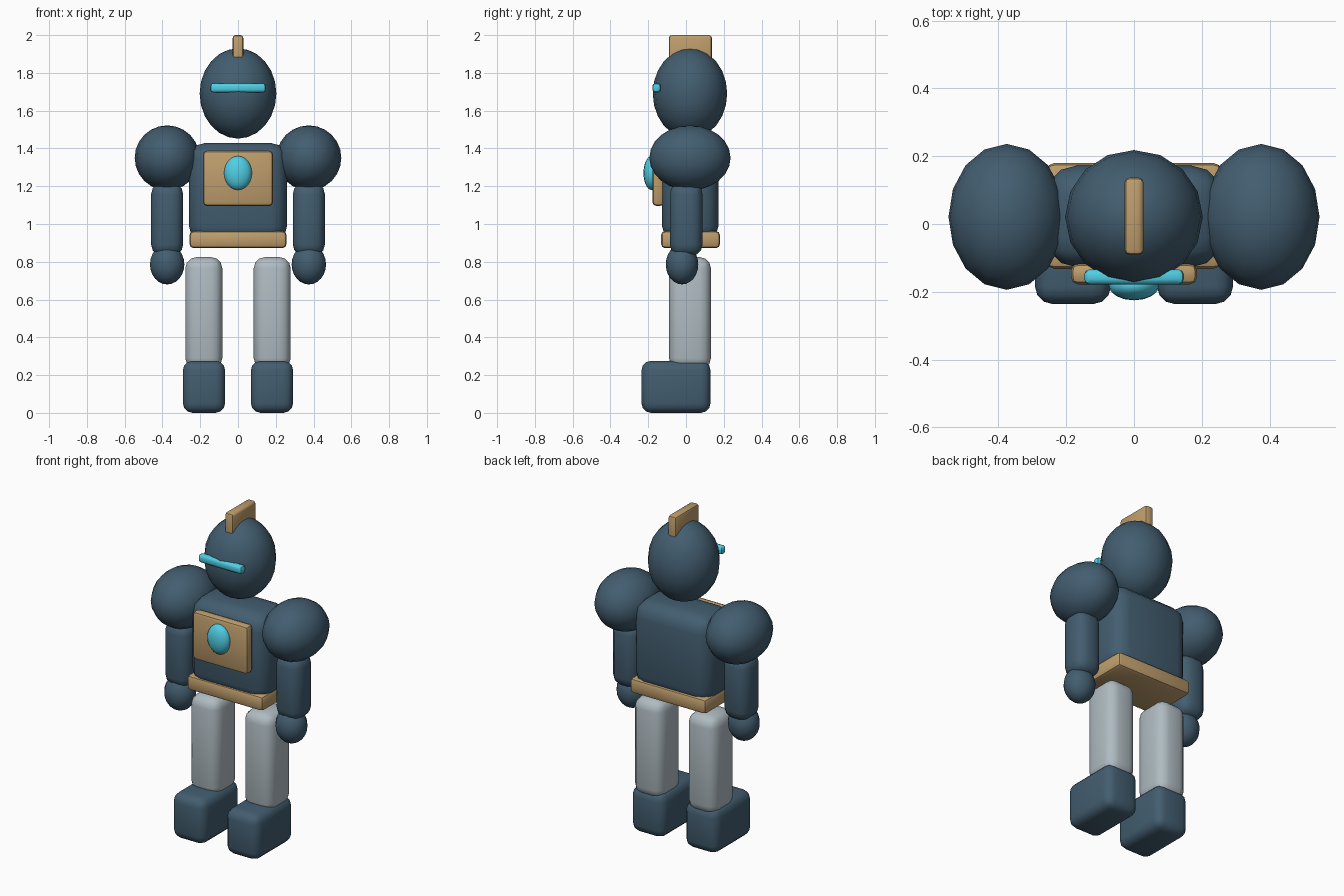
import bpy, math

if "Cube" in bpy.data.objects:
    bpy.data.objects.remove(bpy.data.objects["Cube"])


def material(name, rgb):
    m = bpy.data.materials.new(name)
    m.diffuse_color = (*rgb, 1)
    m.use_nodes = True
    m.node_tree.nodes["Principled BSDF"].inputs["Base Color"].default_value = m.diffuse_color
    return m


NAVY = material("navy", (0.055, 0.11, 0.16))
GOLD = material("gold", (0.52, 0.34, 0.15))
CYAN = material("cyan", (0.08, 0.62, 0.78))
STEEL = material("steel", (0.43, 0.50, 0.54))


def finish(name, mat):
    ob = bpy.context.object
    ob.name = name
    ob.data.materials.append(mat)
    bpy.ops.object.shade_smooth_by_angle(angle=math.radians(45))
    return ob


def ball(name, loc, radii, mat):
    bpy.ops.mesh.primitive_uv_sphere_add(segments=16, ring_count=12, radius=1, location=loc)
    bpy.context.object.scale = radii
    bpy.ops.object.transform_apply(location=False, rotation=False, scale=True)
    return finish(name, mat)


def block(name, x, y, z, bevel, mat, segments=3):
    """Rounded box given by its (min, max) range on each axis."""
    ranges = (x, y, z)
    bpy.ops.mesh.primitive_cube_add(size=1, location=[(a + b) / 2 for a, b in ranges])
    ob = bpy.context.object
    ob.scale = [b - a for a, b in ranges]
    bpy.ops.object.transform_apply(location=False, rotation=False, scale=True)
    mod = ob.modifiers.new("round", 'BEVEL')
    mod.width, mod.segments = bevel, segments
    bpy.ops.object.modifier_apply(modifier=mod.name)
    return finish(name, mat)


def span(centre, half):
    return (centre - half, centre + half)


# Head with crest and visor
ball("head", (0, 0.021, 1.691), (0.203, 0.197, 0.239), NAVY)
block("crest", span(0, 0.028), (-0.091, 0.137), (1.82, 2.0), 0.015, GOLD, 2)
block("visor", span(0, 0.147), (-0.178, -0.134), (1.696, 1.745), 0.015, CYAN, 2)

# Torso, chest plate with gem, and belt
block("torso", span(0, 0.26), (-0.127, 0.172), (0.90, 1.43), 0.09, NAVY)
block("chest_plate", span(0, 0.186), (-0.178, -0.116), (1.095, 1.388), 0.022, GOLD, 2)
ball("chest_gem", (0, -0.182, 1.27), (0.074, 0.043, 0.09), CYAN)
block("belt", span(0, 0.257), (-0.132, 0.18), (0.872, 0.963), 0.022, GOLD, 2)

# Limbs, left and right
for side, s in (("left", 1), ("right", -1)):
    ball(f"{side}_shoulder", (s * 0.375, 0.021, 1.35), (0.172, 0.215, 0.172), NAVY)
    block(f"{side}_arm", span(s * 0.375, 0.085), (-0.086, 0.088), (0.83, 1.22), 0.062, NAVY)
    ball(f"{side}_hand", (s * 0.375, -0.021, 0.786), (0.091, 0.086, 0.106), NAVY)
    block(f"{side}_leg", span(s * 0.181, 0.098), (-0.09, 0.132), (0.23, 0.825), 0.06, STEEL)
    block(f"{side}_boot", span(s * 0.18, 0.112), (-0.236, 0.13), (0.0, 0.276), 0.052, NAVY)
